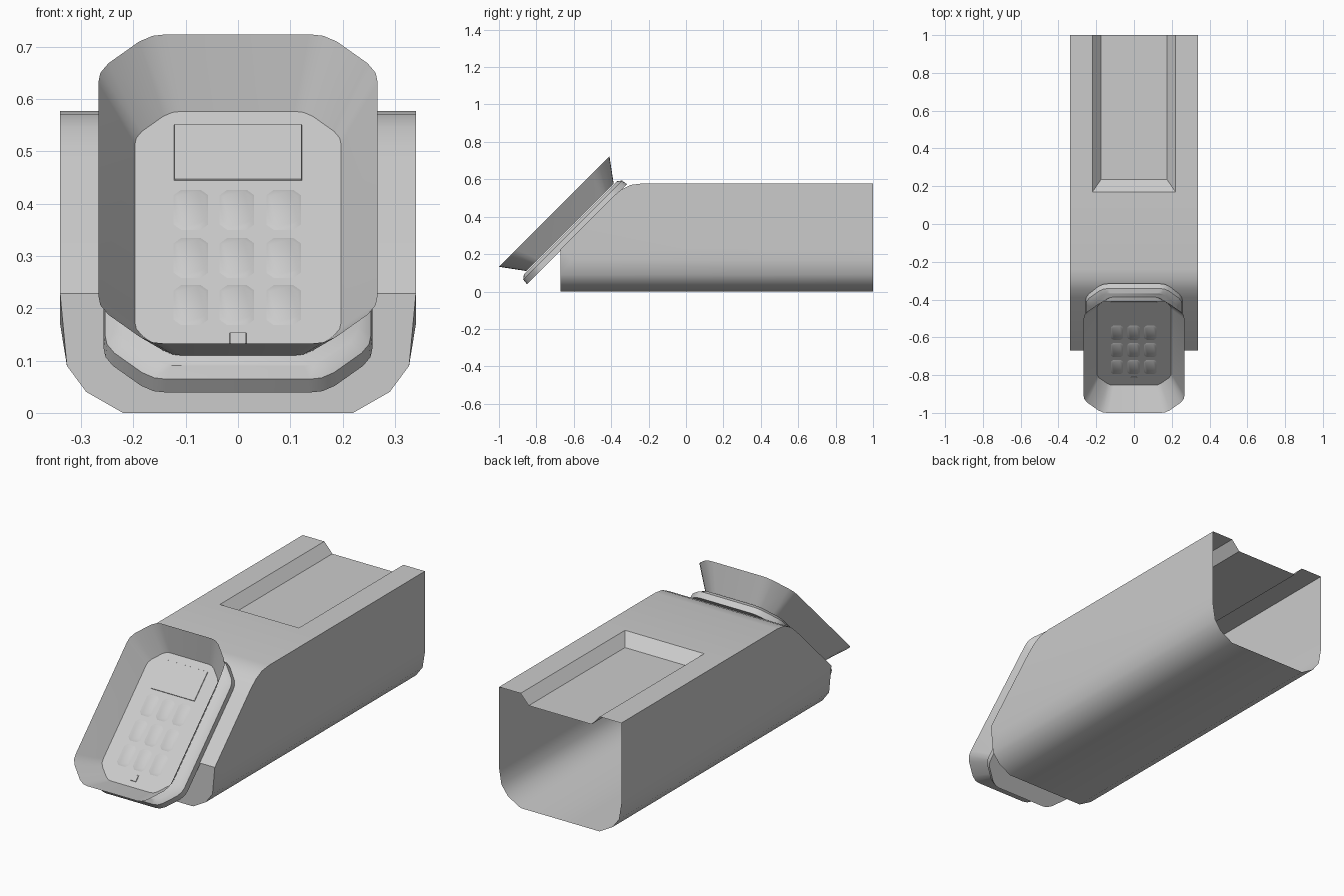
import bpy, bmesh, math
from mathutils import Matrix

if "Cube" in bpy.data.objects:
    bpy.data.objects.remove(bpy.data.objects["Cube"])

# Shared frame of everything on the 45 degree front slope
TILT = Matrix.Translation((0, -0.62, 0.343)) @ Matrix.Rotation(math.radians(45), 4, 'X')
SOFT = [(1, 0), (.8, .03), (.6, .15), (.15, .6), (.03, .8), (0, 1)]
CHAMFER = [(1, 0), (0, 1)]


def finish(name, bm, matrix=None, angle=35, recalc=True):
    bmesh.ops.remove_doubles(bm, verts=bm.verts, dist=1e-4)
    if recalc:
        bmesh.ops.recalc_face_normals(bm, faces=bm.faces)
    me = bpy.data.meshes.new(name)
    bm.to_mesh(me)
    bm.free()
    ob = bpy.data.objects.new(name, me)
    bpy.context.collection.objects.link(ob)
    if matrix:
        ob.matrix_world = matrix
    bpy.ops.object.select_all(action='DESELECT')
    ob.select_set(True)
    bpy.context.view_layer.objects.active = ob
    bpy.ops.object.shade_smooth_by_angle(angle=math.radians(angle))
    return ob


def ring(hx, hy, c, z, corner=SOFT):
    """Rectangle outline with cut corners, counter-clockwise."""
    q = [(hx - a * c, hy - b * c) for a, b in corner]
    right_top = q[::-1]
    left_top = [(-x, y) for x, y in q]
    half = right_top + left_top
    return [(x, y, z) for x, y in half] + [(-x, -y, z) for x, y in half]


def loft(bm, rings, start=False, end=False):
    loops = [[bm.verts.new(p) for p in r] for r in rings]
    n = len(loops[0])
    for a, b in zip(loops, loops[1:]):
        for i in range(n):
            j = (i + 1) % n
            bm.faces.new((a[i], a[j], b[j], b[i]))
    if start:
        bm.faces.new(loops[0][::-1])
    if end:
        bm.faces.new(loops[-1])


# Body: open-backed shell with sloped front and a channel in the top
bm = bmesh.new()


def face(*pts):
    bm.faces.new([bm.verts.new(p) for p in pts])


W, H, F, B = 0.34, 0.577, -0.67, 1.0
half = [(W, .228, F), (W, .17, -.61), (.327, .09, F), (.29, .04, F), (.22, 0, F)]
section = half + [(-x, z, y) for x, z, y in half[::-1]]
for (x0, z0, y0), (x1, z1, y1) in zip(section, section[1:]):
    face((x0, y0, z0), (x1, y1, z1), (x1, B, z1), (x0, B, z0))
face(*[(x, y, z) for x, z, y in section if y == F])
slope = [(F, .228), (-.39, .508), (-.345, .546), (-.295, .57), (-.24, H)]
for (y0, z0), (y1, z1) in zip(slope, slope[1:]):
    face((-W, y0, z0), (W, y0, z0), (W, y1, z1), (-W, y1, z1))
GX, GY, FX, FY, FZ = .22, .17, .175, .235, H - .05
face((-W, -.24, H), (W, -.24, H), (W, GY, H), (GX, GY, H), (-GX, GY, H), (-W, GY, H))
face((-GX, GY, H), (GX, GY, H), (FX, FY, FZ), (-FX, FY, FZ))
face((-FX, FY, FZ), (FX, FY, FZ), (FX, B, FZ), (-FX, B, FZ))
for s in (1, -1):
    face((s * GX, GY, H), (s * W, GY, H), (s * W, B, H), (s * GX, B, H))
    face((s * GX, GY, H), (s * GX, B, H), (s * FX, B, FZ), (s * FX, FY, FZ))
    face((s * W, F, .228), (s * W, -.61, .17), (s * .327, F, .09))
    face(*[(s * W, y, z) for y, z in slope], (s * W, GY, H), (s * W, B, H), (s * W, B, .228))
finish("body_shell", bm)

# Backing plate lying on the slope
bm = bmesh.new()
loft(bm, [ring(.257, .378, .12, -.052), ring(.254, .374, .118, -.02),
          ring(.23, .353, .105, -.004)], start=True, end=True)
finish("backing_plate", bm, TILT)

# Flared hood around the keypad, with the keypad panel as its floor
bm = bmesh.new()
loft(bm, [ring(.197, .33, .09, 0), ring(.267, .418, .13, .12)])
finish("flared_hood", bm, TILT, recalc=False)
bm = bmesh.new()
loft(bm, [ring(.197, .33, .09, 0)], end=True)
finish("keypad_panel", bm, TILT, recalc=False)


# Screen, keys and small indicator, nearly flush with the panel
def pad(name, x, z0, z1, hx, cut, top_inset):
    k = math.sqrt(2)
    hy = (z1 - z0) / 2 * k
    b = bmesh.new()
    loft(b, [ring(hx, hy, cut, 0, CHAMFER),
             ring(hx - top_inset, hy - top_inset, cut, .003, CHAMFER)], end=True)
    finish(name, b, TILT @ Matrix.Translation((x, ((z0 + z1) / 2 - .343) * k, 0)), recalc=False)


pad("screen", 0, .444, .551, .122, .001, .001)
pad("indicator", 0, .130, .153, .016, .001, .001)
for r, z in enumerate((.388, .296, .206)):
    for c, x in enumerate((-.09, -.002, .087)):
        pad(f"key_{r}_{c}", x, z - .038, z + .038, .033, .014, .006)
